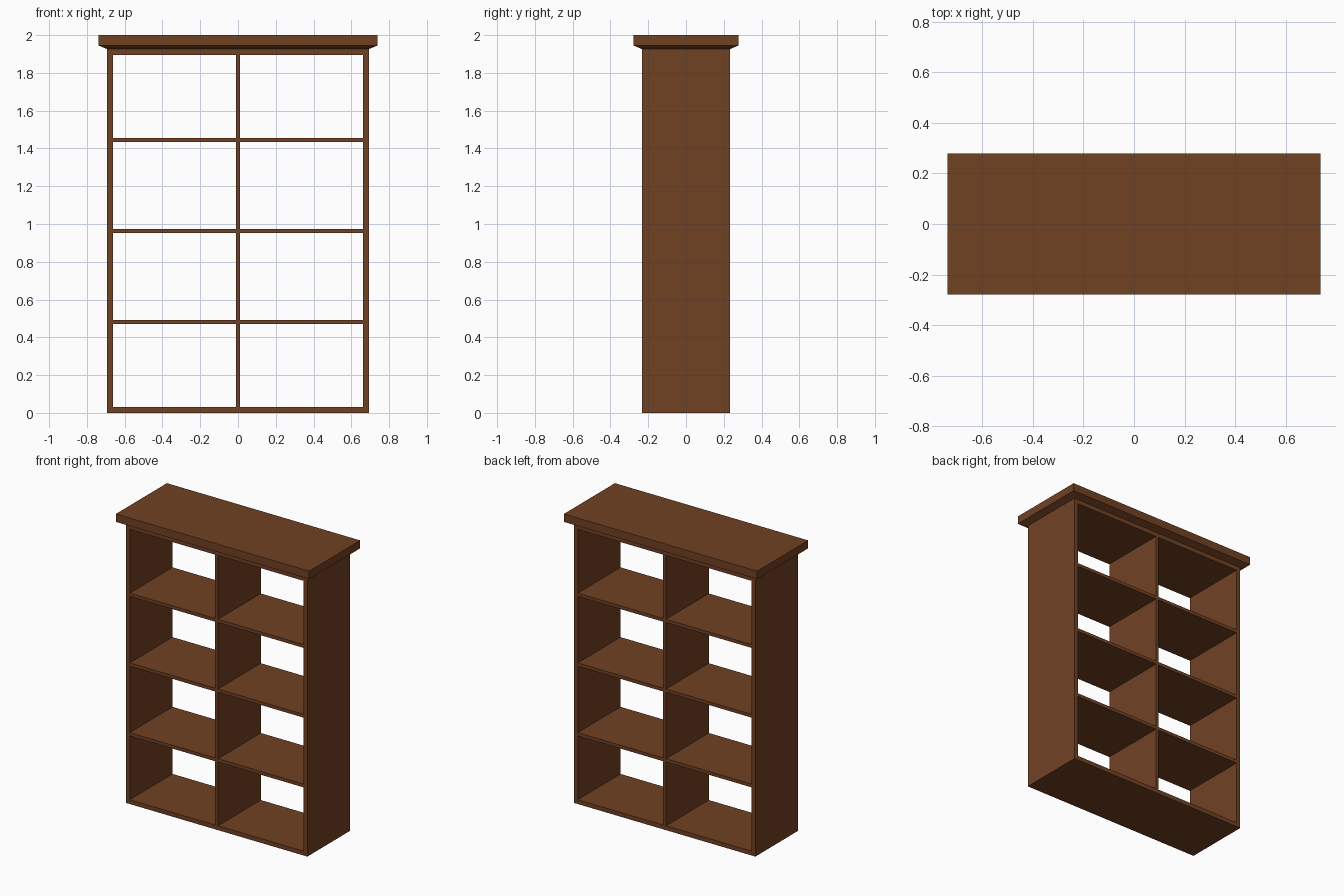
import bpy, bmesh

if "Cube" in bpy.data.objects:
    bpy.data.objects.remove(bpy.data.objects["Cube"])

# Overall sizes
W, D, H = 0.693, 0.233, 1.926      # case half width, half depth, height
T, S = 0.03, 0.023                 # frame and shelf thickness
CW, CD = 0.738, 0.278              # cornice half width, half depth

wood = bpy.data.materials.new("brown_wood")
wood.diffuse_color = (0.165, 0.053, 0.0175, 1)
wood.use_nodes = True
wood.node_tree.nodes["Principled BSDF"].inputs["Base Color"].default_value = wood.diffuse_color


def finish(name, bm):
    bmesh.ops.recalc_face_normals(bm, faces=bm.faces)
    mesh = bpy.data.meshes.new(name)
    bm.to_mesh(mesh)
    bm.free()
    mesh.materials.append(wood)
    obj = bpy.data.objects.new(name, mesh)
    bpy.context.collection.objects.link(obj)
    return obj


def rect_xz(x, z0, z1, y):
    return [(-x, y, z0), (x, y, z0), (x, y, z1), (-x, y, z1)]


def rect_xy(x, y, z):
    return [(-x, -y, z), (x, -y, z), (x, y, z), (-x, y, z)]


def loft(bm, corner_loops, closed=False):
    """Join successive four-corner loops with quads."""
    rings = [[bm.verts.new(c) for c in loop] for loop in corner_loops]
    pairs = list(zip(rings, rings[1:]))
    if closed:
        pairs.append((rings[-1], rings[0]))
    for a, b in pairs:
        for i in range(4):
            j = (i + 1) % 4
            bm.faces.new((a[i], a[j], b[j], b[i]))
    if not closed:
        bm.faces.new(rings[0])
        bm.faces.new(rings[-1])


def board(name, x0, x1, z0, z1):
    bm = bmesh.new()
    loft(bm, [[(x0, y, z0), (x1, y, z0), (x1, y, z1), (x0, y, z1)]
              for y in (-D, D)])
    return finish(name, bm)


# Outer case: open rectangular frame, front and back both open
bm = bmesh.new()
loft(bm, [rect_xz(W, 0, H, -D), rect_xz(W, 0, H, D),
          rect_xz(W - T, T, H - T, D), rect_xz(W - T, T, H - T, -D)], closed=True)
finish("case_frame", bm)

# Centre divider
board("centre_divider", -0.011, 0.011, T, H - T)

# Three shelf levels, one board on each side of the divider
for level in (1, 2, 3):
    z = H * level / 4
    board(f"shelf_left_{level}", -(W - T), -0.011, z - S / 2, z + S / 2)
    board(f"shelf_right_{level}", 0.011, W - T, z - S / 2, z + S / 2)

# Cornice: overhanging top slab with a sloped underside
bm = bmesh.new()
loft(bm, [rect_xy(W, D, H), rect_xy(CW, CD, 1.945), rect_xy(CW, CD, 2.0)])
finish("cornice_top", bm)
